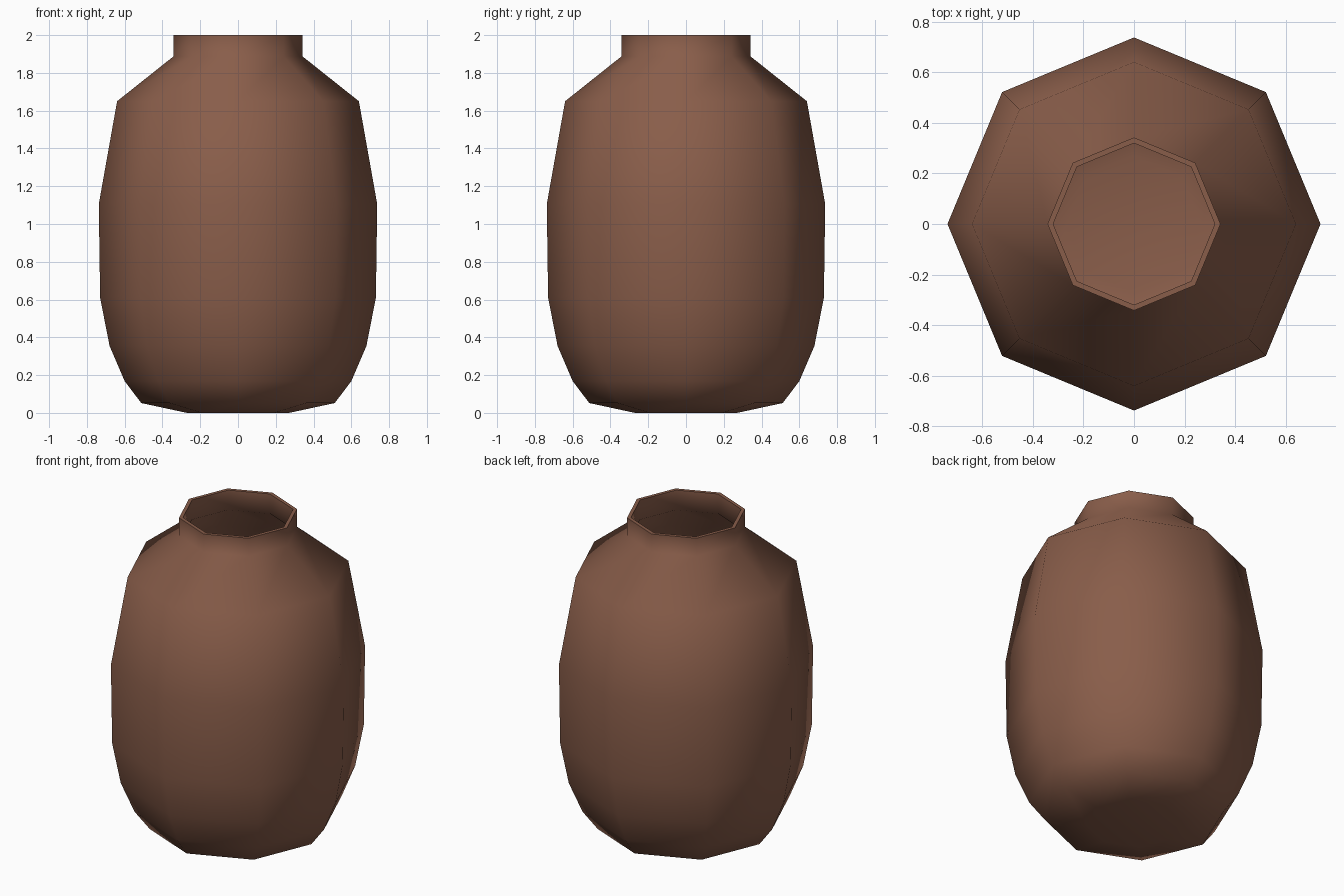
import bpy, bmesh, math

cube = bpy.data.objects.get("Cube")
if cube:
    bpy.data.objects.remove(cube, do_unlink=True)

SIDES = 8
WALL = 0.021
# Outer silhouette as radius, height: base, belly, shoulder, neck
PROFILE = [(0.27, 0), (0.512, 0.052), (0.6, 0.168), (0.68, 0.355), (0.73, 0.61),
           (0.737, 1.105), (0.64, 1.65), (0.342, 1.887), (0.342, 2.0)]

# Fired clay
clay = bpy.data.materials.new("brown clay")
clay.use_nodes = True
clay.diffuse_color = (0.25, 0.11, 0.068, 1)
clay.node_tree.nodes["Principled BSDF"].inputs["Base Color"].default_value = clay.diffuse_color

# Outer shell: octagonal rings joined by quads, with a closed base
bm = bmesh.new()
angles = [2 * math.pi * i / SIDES for i in range(SIDES)]
rings = [[bm.verts.new((r * math.cos(a), r * math.sin(a), z)) for a in angles]
         for r, z in PROFILE]
bm.faces.new(rings[0][::-1])
for low, high in zip(rings, rings[1:]):
    for i in range(SIDES):
        j = (i + 1) % SIDES
        bm.faces.new((low[i], low[j], high[j], high[i]))
mesh = bpy.data.meshes.new("clay_jar")
bm.to_mesh(mesh)
bm.free()
mesh.materials.append(clay)
jar = bpy.data.objects.new("clay_jar", mesh)
bpy.context.collection.objects.link(jar)

# Hollow wall and flat rim
bpy.ops.object.select_all(action='DESELECT')
jar.select_set(True)
bpy.context.view_layer.objects.active = jar
solid = jar.modifiers.new("wall", 'SOLIDIFY')
solid.thickness = WALL
solid.offset = -1
solid.use_even_offset = True
bpy.ops.object.modifier_apply(modifier=solid.name)

# Smooth body with crisp rim edges
bpy.ops.object.shade_smooth_by_angle(angle=math.radians(75))
